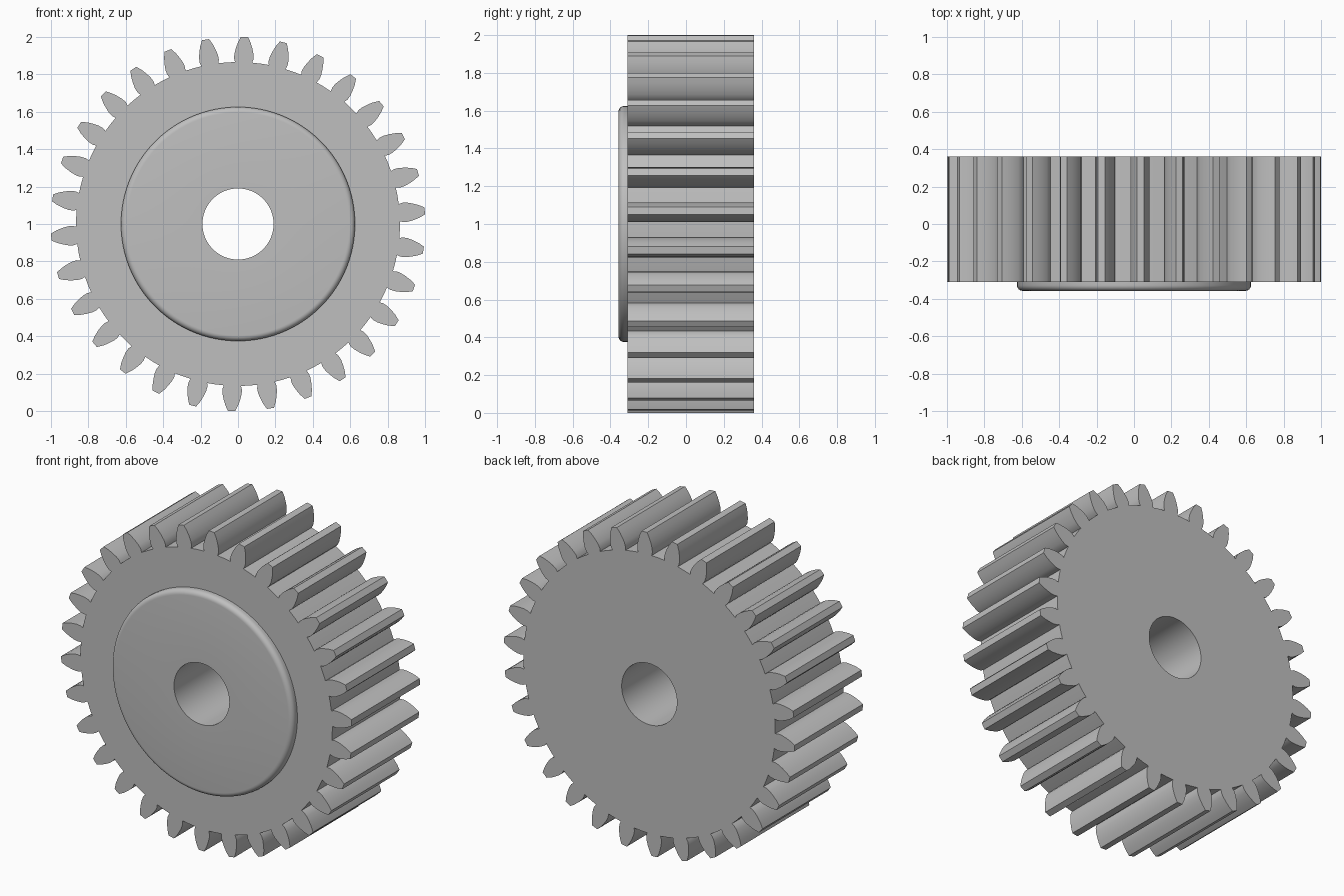
import bpy, bmesh
from math import sin, cos, pi, radians

cube = bpy.data.objects.get("Cube")
if cube:
    bpy.data.objects.remove(cube, do_unlink=True)

TEETH = 30
PHASE = radians(2)          # clockwise turn of the first tooth from straight up
BORE, BOSS, ROOT = 0.19, 0.625, 0.865
FRONT, BACK, BOSS_FRONT = -0.31, 0.36, -0.357
FILLET = 0.03
SEGMENTS = 120
# Half tooth: (radius, half width) from root to tip
FLANK = [(ROOT, 0.046), (0.885, 0.052), (0.91, 0.051),
         (0.94, 0.044), (0.97, 0.034), (1.0, 0.019)]

steel = bpy.data.materials.new("grey steel")
steel.use_nodes = True
GREY = (0.52, 0.52, 0.52, 1)
steel.diffuse_color = GREY
steel.node_tree.nodes["Principled BSDF"].inputs["Base Color"].default_value = GREY


def polar(radius, angle):
    """Point on the gear plane, angle clockwise from up."""
    return radius * sin(angle), 1 + radius * cos(angle)


def circle(radius):
    return [polar(radius, 2 * pi * i / SEGMENTS) for i in range(SEGMENTS)]


def add_ring(bm, points, y):
    return [bm.verts.new((x, y, z)) for x, z in points]


def bridge(bm, a, b):
    """Join two closed rings of equal length with quads."""
    n = len(a)
    for i in range(n):
        j = (i + 1) % n
        bm.faces.new((a[i], a[j], b[j], b[i]))


def finish(bm, name):
    bmesh.ops.recalc_face_normals(bm, faces=bm.faces)
    mesh = bpy.data.meshes.new(name)
    bm.to_mesh(mesh)
    bm.free()
    mesh.materials.append(steel)
    obj = bpy.data.objects.new(name, mesh)
    bpy.context.collection.objects.link(obj)
    bpy.ops.object.select_all(action="DESELECT")
    obj.select_set(True)
    bpy.context.view_layer.objects.active = obj
    bpy.ops.object.shade_smooth_by_angle(angle=radians(30))
    return obj


# Toothed outline: left flank up, right flank down, then the middle of the gap
outline = []
for t in range(TEETH):
    mid = PHASE + 2 * pi * t / TEETH
    outline += [polar(r, mid - w / r) for r, w in FLANK]
    outline += [polar(r, mid + w / r) for r, w in reversed(FLANK)]
    outline.append(polar(ROOT, mid + pi / TEETH))

# Gear body with through bore
bm = bmesh.new()
outer = [add_ring(bm, outline, y) for y in (FRONT, BACK)]
inner = [add_ring(bm, circle(BORE), y) for y in (FRONT, BACK)]
bridge(bm, *outer)
bridge(bm, *inner)
for rings in zip(outer, inner):
    edges = [bm.edges.get((ring[i - 1], ring[i]))
             for ring in rings for i in range(len(ring))]
    bmesh.ops.triangle_fill(bm, use_beauty=True, edges=edges)
finish(bm, "gear_body")

# Raised hub on the front with a rounded rim, lathed about the bore
profile = [(BORE, FRONT), (BORE, BOSS_FRONT)]
for i in range(7):
    a = pi / 2 * i / 6
    profile.append((BOSS - FILLET + FILLET * sin(a),
                    BOSS_FRONT + FILLET - FILLET * cos(a)))
profile.append((BOSS, FRONT))
bm = bmesh.new()
rings = [add_ring(bm, circle(r), y) for r, y in profile]
for a, b in zip(rings, rings[1:]):
    bridge(bm, a, b)
bridge(bm, rings[-1], rings[0])
finish(bm, "front_hub")
